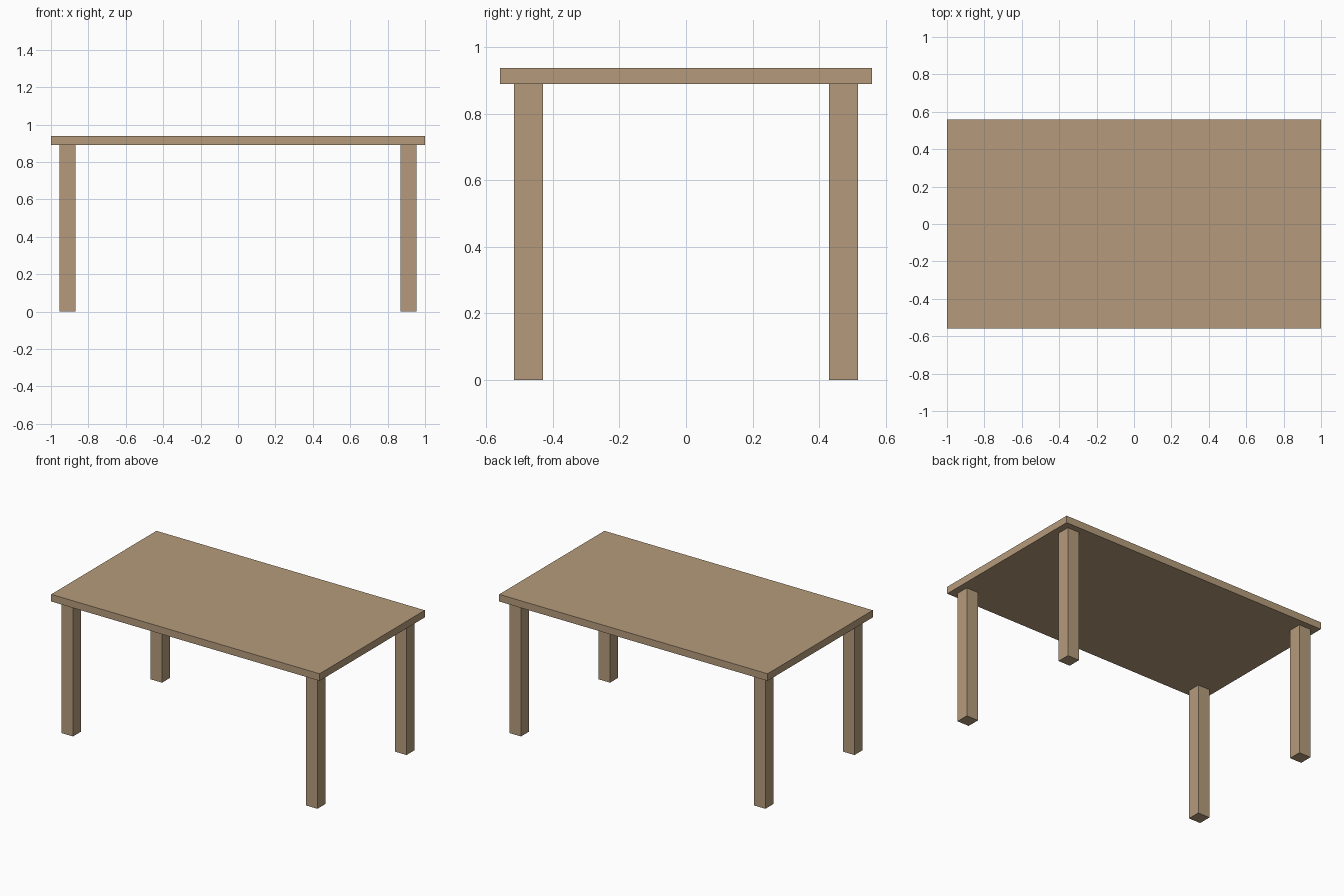
import bpy

if "Cube" in bpy.data.objects:
    bpy.data.objects.remove(bpy.data.objects["Cube"])

WOOD = bpy.data.materials.new("wood")
WOOD.diffuse_color = (0.46, 0.33, 0.20, 1)
WOOD.use_nodes = True
WOOD.node_tree.nodes["Principled BSDF"].inputs["Base Color"].default_value = WOOD.diffuse_color

TOP_Z, UNDER_Z = 0.938, 0.89
LEG = 0.087


def box(name, centre, size):
    bpy.ops.mesh.primitive_cube_add(size=1, location=centre)
    ob = bpy.context.object
    ob.name = name
    ob.scale = size
    bpy.ops.object.transform_apply(location=False, rotation=False, scale=True)
    ob.data.materials.append(WOOD)
    return ob


# Table top slab
box("table_top", (0, 0, (TOP_Z + UNDER_Z) / 2), (2, 1.12, TOP_Z - UNDER_Z))

# Four square legs, inset from the corners
for side, sx in (("left", -1), ("right", 1)):
    for end, sy in (("front", -1), ("back", 1)):
        box(f"{end}_{side}_leg", (sx * 0.911, sy * 0.474, UNDER_Z / 2),
            (LEG, LEG, UNDER_Z))
